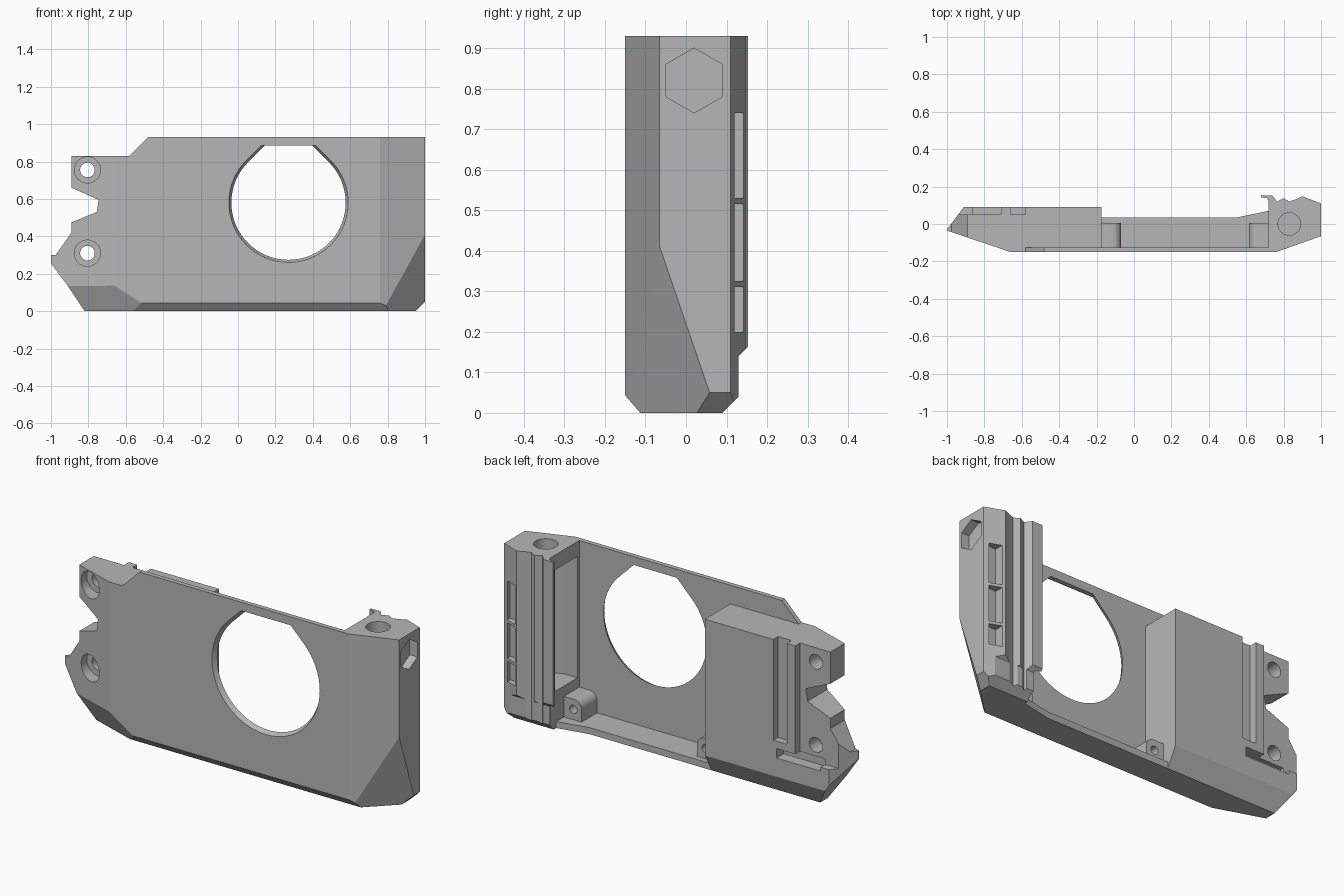
import bpy, bmesh, math
from mathutils import Vector

cube = bpy.data.objects.get("Cube")
if cube:
    bpy.data.objects.remove(cube, do_unlink=True)

grey = bpy.data.materials.new("plain grey")
grey.use_nodes = True
colour = (0.47, 0.47, 0.47, 1)
grey.diffuse_color = colour
grey.node_tree.nodes["Principled BSDF"].inputs["Base Color"].default_value = colour


def place(axis, u, v, w):
    return {"x": (w, u, v), "y": (u, w, v), "z": (u, v, w)}[axis]


def prism(name, pts, axis, lo, hi, end_pts=None):
    """Extrude an outline along an axis, optionally to a second outline."""
    bm = bmesh.new()
    a = [bm.verts.new(place(axis, u, v, lo)) for u, v in pts]
    b = [bm.verts.new(place(axis, u, v, hi)) for u, v in (end_pts or pts)]
    bm.faces.new(a)
    bm.faces.new(b)
    for i in range(len(a)):
        j = (i + 1) % len(a)
        bm.faces.new((a[i], a[j], b[j], b[i]))
    bmesh.ops.recalc_face_normals(bm, faces=bm.faces[:])
    mesh = bpy.data.meshes.new(name)
    bm.to_mesh(mesh)
    bm.free()
    obj = bpy.data.objects.new(name, mesh)
    bpy.context.collection.objects.link(obj)
    mesh.materials.append(grey)
    return obj


def box(name, x, y, z):
    return prism(name, [(x[0], y[0]), (x[1], y[0]), (x[1], y[1]), (x[0], y[1])], "z", *z)


def ring(u, v, r, n=40, start=0.0, sweep=360.0):
    steps = n if sweep == 360 else n - 1
    angles = [math.radians(start + sweep * i / steps) for i in range(n)]
    return [(u + r * math.cos(t), v + r * math.sin(t)) for t in angles]


def cut(obj, cutter):
    cutter.hide_render = True
    mod = obj.modifiers.new("cut", "BOOLEAN")
    mod.operation = "DIFFERENCE"
    mod.solver = "EXACT"
    mod.object = cutter
    bpy.context.view_layer.objects.active = obj
    bpy.ops.object.modifier_apply(modifier=mod.name)
    bpy.data.objects.remove(cutter, do_unlink=True)


def slice_off(obj, point, normal):
    """Remove everything on the normal's side of a plane."""
    n = Vector(normal).normalized()
    half = box("slicer", (-3, 3), (-3, 3), (0, 3))
    half.rotation_euler = n.to_track_quat("Z", "Y").to_euler()
    half.location = point
    bpy.context.view_layer.update()
    cut(obj, half)


def slice_points(obj, a, b, c):
    a, b, c = Vector(a), Vector(b), Vector(c)
    n = (b - a).cross(c - a)
    if n.dot(Vector((0.3, 0, 0.5)) - a) > 0:
        n = -n
    slice_off(obj, a, n)


FRONT, INNER, TOP, SHELF = -0.15, -0.125, 0.93, 0.83
LEFT, RIGHT = -0.175, 0.72

# Front plate with its flared round opening
plate = prism("front_plate", [(LEFT, 0), (RIGHT, 0), (RIGHT, TOP), (-0.48, TOP),
                              (-0.58, SHELF), (LEFT, SHELF)], "y", FRONT, INNER)


def opening(r):
    cx, cz, flat = 0.27, 0.58, 0.885
    arc = ring(cx, cz, r, 49, 135, 270)
    d = flat - arc[0][1]
    return arc + [(arc[-1][0] - d, flat), (arc[0][0] + d, flat)]


cut(plate, prism("opening", opening(0.325), "y", FRONT - 0.01, INNER + 0.01, opening(0.3)))

# Floor rail along the bottom
floor = prism("floor_rail", [(LEFT, INNER), (RIGHT, INNER), (RIGHT, 0.07),
                             (0.55, 0.035), (LEFT, 0.035)], "z", 0, 0.035)

# Grip column with ribbed back
column = prism("side_column", [
    (RIGHT, FRONT), (0.76, FRONT), (1, -0.065), (1, 0.11), (0.9, 0.148), (0.86, 0.13),
    (0.83, 0.12), (0.8, 0.138), (0.765, 0.12), (0.74, 0.153), (0.68, 0.153),
    (0.68, 0.142), (0.712, 0.138), (RIGHT, 0.12)], "z", 0, TOP)
cut(column, prism("rib_end", [(0.13, -0.1), (0.3, -0.1), (0.3, 0.31), (0.13, 0.14)], "x", 0.5, 1.2))
slice_off(column, (1, 0, 0.05), (1, 0, -1))
slice_off(column, (0.8, 0.13, 0.04), (0, 1, -1))
cut(column, prism("cavity", [(0.6, -0.11), (0.8, -0.11), (0.92, -0.065), (0.92, 0.08),
                             (0.6, 0.08)], "z", 0.2, 0.85))
cut(column, prism("bolt_bore", ring(0.83, 0, 0.06), "z", 0.87, 1))
cut(column, prism("nut_pocket", ring(0.02, 0.82, 0.08, 6, 90), "x", 0.955, 1.1))
for low, high in ((0.2, 0.31), (0.325, 0.515), (0.53, 0.74)):
    cut(column, box("window", (0.915, 0.975), (0.095, 0.3), (low, high)))

# Rear block with two notched mounting arms
block = prism("mount_block", [
    (-0.82, 0), (LEFT, 0), (LEFT, SHELF), (-0.89, SHELF), (-0.89, 0.66), (-0.745, 0.595),
    (-0.755, 0.53), (-0.89, 0.475), (-0.89, 0.42), (-0.975, 0.3), (-1, 0.3),
    (-1, 0.255), (-0.91, 0.135)], "y", FRONT, 0.09)
slice_off(block, (-0.66, FRONT, 0), (-0.115, -0.34, 0))
slice_off(block, (-0.91, 0.09, 0), (-0.12, 0.09, 0))
slice_off(block, (0, 0.09, 0.1), (0, 0.1, -0.055))
cut(block, box("arm_step", (-1.2, -0.71), (0.05, 0.3), (0.22, 1)))
cut(block, box("rail_groove", (-0.66, -0.58), (0.05, 0.3), (0.29, 1)))
cut(block, box("trough", (-0.86, -0.6), (0.03, 0.3), (0.2, 0.25)))
for z in (0.755, 0.31):
    cut(block, prism("counterbore", ring(-0.805, z, 0.07), "y", -0.3, -0.03))
    cut(block, prism("screw_hole", ring(-0.805, z, 0.039), "y", -0.3, 0.3))

# Shared bevels on the outer lower edges
for part in (plate, floor, column, block):
    slice_off(part, (0, FRONT, 0.043), (0, -0.043, -0.037))
    slice_points(part, (-0.52, FRONT, 0.045), (-0.745, -0.121, 0.135), (-0.91, -0.066, 0.135))
slice_points(column, (0.79, -0.14, 0.03), (1, -0.065, 0.41), (1, 0.06, 0.045))

# Small screw bosses standing on the floor
bosses = []
for name, wall, side in (("column_boss", RIGHT, -1), ("block_boss", LEFT, 1)):
    arc = [(wall + side * (0.06 + u), v) for u, v in ring(0, 0.1, 0.045, 9, 0, 90)]
    boss = prism(name, [(wall, 0.03), (wall + side * 0.105, 0.03)] + arc + [(wall, 0.145)],
                 "y", INNER, 0.005)
    cut(boss, prism("boss_hole", ring(wall + side * 0.055, 0.09, 0.022, 24), "y", -0.08, 0.1))
    bosses.append(boss)

# Smooth the round bores, keep all edges crisp
for part in [plate, floor, column, block] + bosses:
    bpy.ops.object.select_all(action="DESELECT")
    part.select_set(True)
    bpy.context.view_layer.objects.active = part
    bpy.ops.object.shade_smooth_by_angle(angle=math.radians(15))
